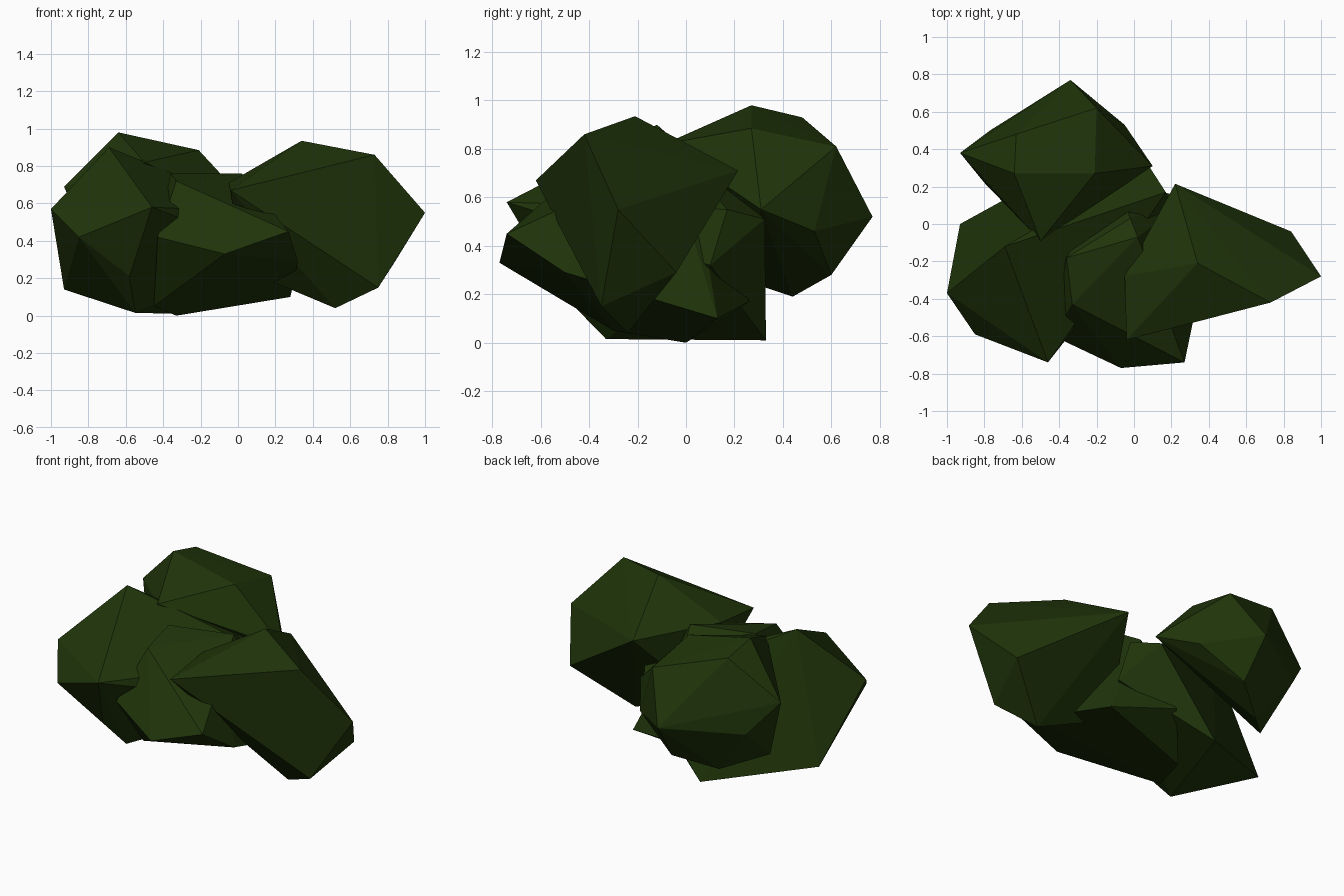
import bpy, bmesh

if "Cube" in bpy.data.objects:
    bpy.data.objects.remove(bpy.data.objects["Cube"])

leaf = bpy.data.materials.new("dark leaf green")
leaf.diffuse_color = (0.014, 0.035, 0.003, 1)
leaf.use_nodes = True
leaf.node_tree.nodes["Principled BSDF"].inputs["Base Color"].default_value = leaf.diffuse_color


def clump(name, corners):
    """Faceted leaf clump: the convex hull of a few corner points."""
    bm = bmesh.new()
    for c in corners:
        bm.verts.new(c)
    hull = bmesh.ops.convex_hull(bm, input=bm.verts[:])
    loose = {v for v in hull["geom_interior"] + hull["geom_unused"]
             if isinstance(v, bmesh.types.BMVert)}
    bmesh.ops.delete(bm, geom=list(loose), context="VERTS")
    bmesh.ops.recalc_face_normals(bm, faces=bm.faces[:])
    mesh = bpy.data.meshes.new(name)
    bm.to_mesh(mesh)
    bm.free()
    mesh.materials.append(leaf)
    ob = bpy.data.objects.new(name, mesh)
    bpy.context.collection.objects.link(ob)


# Right clump
clump("right_leaf_clump", [
    (.34, -.21, .935), (.73, -.42, .86), (1, -.28, .55), (.84, -.04, .29),
    (.22, .215, .71), (-.04, -.62, .67), (.75, -.35, .15), (.52, -.24, .04),
    (-.05, -.28, .71), (.02, -.2, .25)])

# Raised back clump
clump("back_leaf_clump", [
    (-.64, .27, .98), (-.21, .27, .885), (-.63, .48, .93), (-.2, .62, .81),
    (-.34, .77, .52), (-.93, .38, .69), (-.77, .5, .49), (-.5, -.09, .82),
    (.1, .31, .55), (-.05, .53, .46), (-.32, .6, .28), (-.54, .44, .19),
    (-.75, .23, .26), (-.8, .22, .6)])

# Left clump, reaching under the back one
clump("left_leaf_clump", [
    (-1, -.37, .57), (-.85, -.59, .42), (-.46, -.74, .58), (-.58, -.52, .21),
    (-.93, 0, .14), (-.55, -.33, .015), (-.33, .33, .01), (-.69, -.12, .9),
    (.07, .325, .51), (.17, .17, .55), (.2, .1, .32)])

# Front clump, filling the middle
clump("front_leaf_clump", [
    (.27, -.74, .45), (-.07, -.77, .33), (.32, -.5, .29), (-.33, -.43, .72),
    (-.36, -.18, .76), (-.02, .03, .7), (.02, -.07, .76), (-.43, -.6, .42),
    (-.45, -.3, .05), (-.33, 0, 0), (.28, .13, .1), (-.1, .26, .17)])
